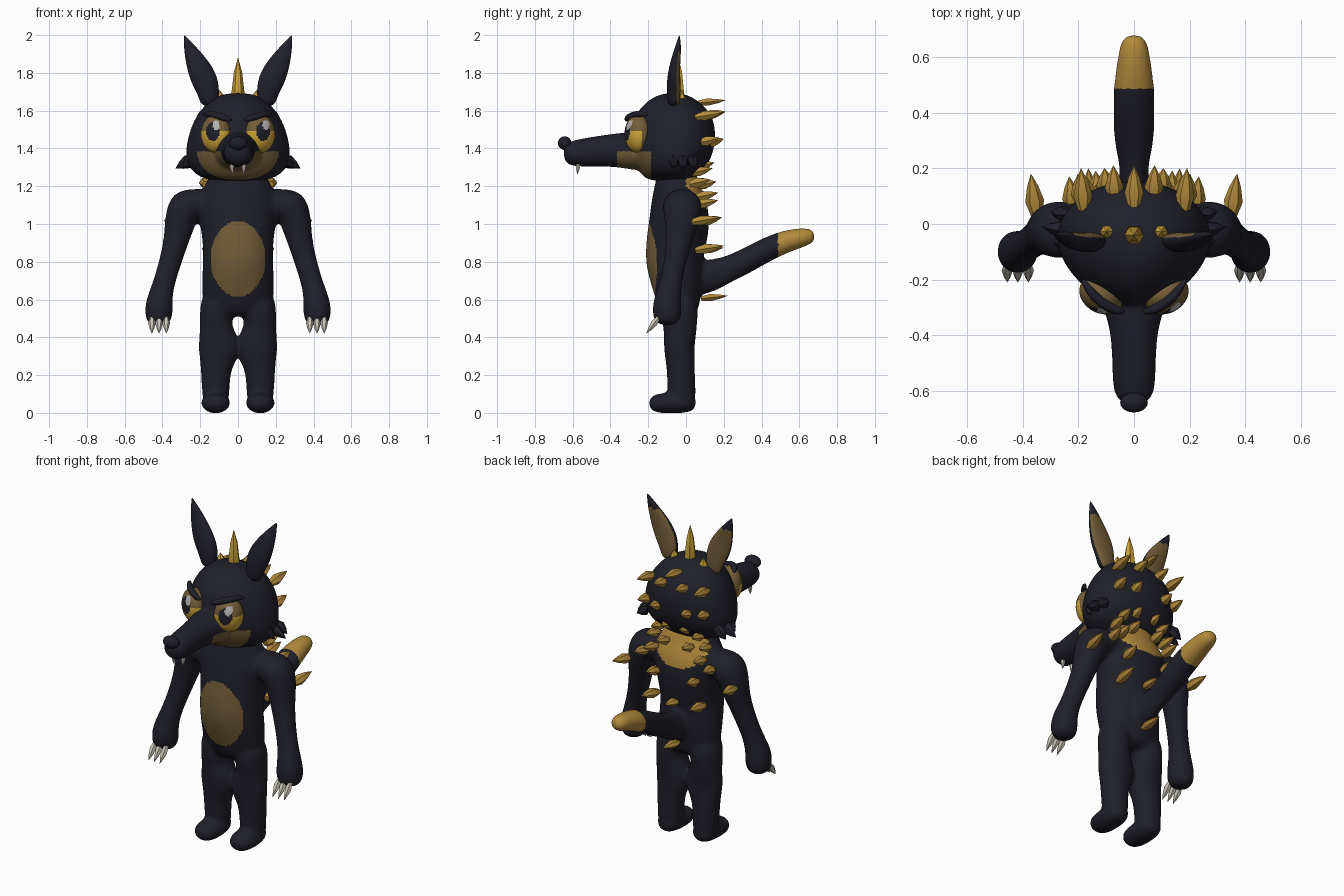
import bpy, bmesh, math
from mathutils import Vector, Matrix

cube = bpy.data.objects.get("Cube")
if cube:
    bpy.data.objects.remove(cube, do_unlink=True)


def material(name, rgb):
    m = bpy.data.materials.new(name)
    m.use_nodes = True
    m.diffuse_color = (*rgb, 1)
    m.node_tree.nodes["Principled BSDF"].inputs["Base Color"].default_value = (*rgb, 1)
    return m


FUR = material("dark_fur", (0.014, 0.014, 0.023))
TAN = material("brown_fur", (0.17, 0.11, 0.04))
OCHRE = material("ochre", (0.45, 0.26, 0.045))
GOLD = material("gold", (0.62, 0.38, 0.04))
BONE = material("bone", (0.58, 0.54, 0.46))
GLINT = material("eye_glint", (0.45, 0.45, 0.45))
X, Y = Vector((1, 0, 0)), Vector((0, 1, 0))


def tube(bm, pts, ref=X, sides=16, egg=0.0, flip=1):
    """Loft elliptic rings (x, y, z, radius along ref, other radius)."""
    centres = [Vector(p[:3]) for p in pts]
    rings = []
    for i, p in enumerate(pts):
        t = (centres[min(i + 1, len(pts) - 1)] - centres[max(i - 1, 0)]).normalized()
        a = (ref - t * ref.dot(t)).normalized()
        b = t.cross(a)
        ring = []
        for k in range(sides):
            ang = math.tau * k / sides
            c, s = math.cos(ang), math.sin(ang)
            v = centres[i] + a * (p[3] * c * (1 + egg * s)) + b * (p[4] * s)
            ring.append(bm.verts.new((v.x * flip, v.y, v.z)))
        rings.append(ring)
    for r, q in zip(rings, rings[1:]):
        for k in range(sides):
            n = (k + 1) % sides
            bm.faces.new((r[k], r[n], q[n], q[k]))
    bm.faces.new(rings[0][::-1])
    bm.faces.new(rings[-1])


def spike(bm, base, tip, w, flat=1.0, belly=0.35, flip=1):
    base, tip = Vector(base), Vector(tip)
    profile = ((0, 0.6), (belly, 1), (0.7, 0.6), (1, 0.02))
    tube(bm, [(*base.lerp(tip, f), w * r, w * r * flat) for f, r in profile],
         sides=6, flip=flip)


def finish(bm, name, mats, voxel=0, subsurf=0, rule=None):
    """Turn bm into an object, apply its modifiers, colour faces by rule."""
    bmesh.ops.recalc_face_normals(bm, faces=bm.faces[:])
    me = bpy.data.meshes.new(name)
    bm.to_mesh(me)
    bm.free()
    ob = bpy.data.objects.new(name, me)
    bpy.context.collection.objects.link(ob)
    if subsurf:
        ob.modifiers.new("round", 'SUBSURF').levels = subsurf
    if voxel:
        mod = ob.modifiers.new("merge", 'REMESH')
        mod.mode, mod.voxel_size = 'VOXEL', voxel
        mod = ob.modifiers.new("soften", 'SMOOTH')
        mod.factor, mod.iterations = 0.5, 8
    if ob.modifiers:
        dg = bpy.context.evaluated_depsgraph_get()
        new = bpy.data.meshes.new_from_object(ob.evaluated_get(dg))
        ob.modifiers.clear()
        ob.data = new
        new.name = name
    ob.data.materials.clear()
    for m in mats:
        ob.data.materials.append(m)
    for f in ob.data.polygons:
        f.material_index = rule(f.center, f.normal) if rule else 0
    bpy.ops.object.select_all(action='DESELECT')
    ob.select_set(True)
    bpy.context.view_layer.objects.active = ob
    bpy.ops.object.shade_smooth_by_angle(angle=math.radians(45))


def upright(rows):
    """Rows of height, half width, front y, back y."""
    return [(0, (f + b) / 2, z, w, (b - f) / 2) for z, w, f, b in rows]


# Body: torso, tail, arms, legs and feet merged
bm = bmesh.new()
tube(bm, upright([(.51, .12, -.1, .04), (.54, .17, -.13, .07), (.6, .195, -.16, .08),
                  (.7, .195, -.19, .1), (.8, .19, -.22, .09), (.9, .19, -.215, .11),
                  (1, .205, -.2, .13), (1.1, .225, -.19, .12), (1.17, .2, -.18, .09),
                  (1.22, .17, -.165, .07), (1.3, .14, -.15, .05)]))
tube(bm, [(0, .02, .7, .08, .1), (0, .14, .73, .056, .088), (0, .21, .755, .05, .072),
          (0, .3, .795, .076, .068), (0, .39, .845, .074, .066), (0, .48, .89, .078, .064),
          (0, .57, .92, .064, .058), (0, .65, .935, .053, .047), (0, .682, .94, .03, .028)])
for s in (1, -1):
    tube(bm, [(.1, -.02, 1.1, .08, .07), (.21, -.02, 1.105, .1, .09),
              (.285, -.02, 1.1, .108, .105), (.308, -.022, 1.01, .092, .085),
              (.325, -.035, .92, .074, .068), (.358, -.058, .8, .06, .06),
              (.395, -.082, .68, .058, .058), (.418, -.1, .59, .076, .072),
              (.42, -.1, .52, .082, .078), (.42, -.105, .46, .056, .056)], ref=Y, flip=s)
    tube(bm, [(.1, -.04, .64, .095, .1), (.116, -.035, .52, .09, .1),
              (.118, -.03, .45, .086, .09), (.1, -.035, .375, .112, .084),
              (.098, -.035, .32, .114, .082), (.117, -.028, .25, .084, .076),
              (.118, -.025, .15, .076, .076), (.118, -.02, .07, .072, .075),
              (.118, -.02, .02, .05, .05)], flip=s)
    tube(bm, [(.118, .055, .055, .04, .04), (.118, 0, .055, .075, .058),
              (.118, -.1, .053, .08, .057), (.118, -.16, .05, .07, .051),
              (.118, -.197, .048, .035, .03)], flip=s)


def body_rule(c, n):
    if c.y > .49:
        return 2
    if c.y < 0 and n.y < -.1 and (c.x / .145) ** 2 + ((c.z - .815) / .2) ** 2 < 1:
        return 1
    if 0 < c.y < .16 and (c.x / .17) ** 2 + ((c.z - 1.18) / .11) ** 2 < 1:
        return 2
    return 0


finish(bm, "body", [FUR, TAN, OCHRE], voxel=.012, subsurf=2, rule=body_rule)

# Head with long muzzle and a brown jaw
bm = bmesh.new()
tube(bm, upright([(1.225, .12, -.19, .0), (1.25, .21, -.24, .05), (1.31, .268, -.28, .1),
                  (1.38, .278, -.3, .14), (1.46, .265, -.298, .16), (1.54, .238, -.285, .155),
                  (1.61, .195, -.25, .115), (1.668, .13, -.18, .05), (1.694, .06, -.11, -.02)]),
     egg=.16, sides=24)
tube(bm, [(0, -.2, 1.38, .16, .11), (0, -.3, 1.39, .11, .1), (0, -.4, 1.39, .084, .088),
          (0, -.5, 1.382, .08, .08), (0, -.6, 1.373, .079, .072), (0, -.65, 1.37, .05, .046)])
finish(bm, "head", [FUR, TAN], voxel=.01, subsurf=2,
       rule=lambda c, n: int(-.365 < c.y < -.185 and c.z < 1.385))

# Nose
bm = bmesh.new()
bmesh.ops.create_uvsphere(bm, u_segments=20, v_segments=12, radius=1,
                          matrix=Matrix.LocRotScale(Vector((0, -.642, 1.428)), None,
                                                    Vector((.05, .036, .036))))
finish(bm, "nose", [FUR])


# Eyes: brown lid above, gold below, dark pupil with a glint
def eye_rule(c, n):
    x, z = abs(c.x) - .132, c.z - 1.49
    glint = c.x - math.copysign(.132, c.x) - .016
    if c.y > -.235:
        return 0
    if (glint / .019) ** 2 + ((z - .034) / .026) ** 2 < 1:
        return 3
    if (x / .037) ** 2 + (z / .05) ** 2 < 1:
        return 2
    return 1 if z < 0 else 0


for s, side in ((1, "left"), (-1, "right")):
    bm = bmesh.new()
    place = Matrix.LocRotScale(Vector((.118 * s, -.256, 1.478)),
                               Matrix.Rotation(math.radians(30 * s), 3, 'Z'),
                               Vector((.083, .064, .1)))
    bmesh.ops.create_uvsphere(bm, u_segments=64, v_segments=48, radius=1, matrix=place)
    finish(bm, side + "_eye", [TAN, GOLD, FUR, GLINT], rule=eye_rule)

    # Brow
    bm = bmesh.new()
    tube(bm, [(.03, -.315, 1.55, .008, .008), (.06, -.314, 1.557, .018, .018),
              (.12, -.285, 1.577, .02, .02), (.165, -.235, 1.585, .018, .017),
              (.188, -.195, 1.578, .006, .006)], ref=Vector((0, 0, 1)), sides=10, flip=s)
    finish(bm, side + "_brow", [FUR], subsurf=1)

    # Ear with its brown hollow turned to the back
    bm = bmesh.new()
    tube(bm, [(.15, -.058, 1.62, .045, .04), (.155, -.058, 1.7, .06, .045),
              (.18, -.058, 1.77, .073, .044), (.218, -.052, 1.85, .06, .034),
              (.256, -.042, 1.93, .033, .018), (.286, -.035, 2, .002, .002)], flip=s)
    for v in bm.verts:
        if v.co.y > -.045 and v.co.z < 1.9:
            v.co.y = -.045 + (v.co.y + .045) * .5
    finish(bm, side + "_ear", [FUR, TAN], subsurf=2,
           rule=lambda c, n: int(n.y > .35 and c.z < 1.92))

    # Cheek tufts
    bm = bmesh.new()
    for y, z, length in ((-.07, 1.355, .06), (-.02, 1.35, .1), (.035, 1.35, .07)):
        spike(bm, (.23, y, z), (.23 + length, y + .01, z - .055), .037, .8, flip=s)
    finish(bm, side + "_cheek_tufts", [FUR])

    # Claws
    bm = bmesh.new()
    for x in (.38, .418, .456):
        spike(bm, (x, -.145, .505), (x, -.21, .42), .02, flip=s)
    finish(bm, side + "_claws", [BONE])

# Fangs
bm = bmesh.new()
for s in (1, -1):
    spike(bm, (.033, -.57, 1.325), (.03, -.575, 1.262), .013, flip=s)
finish(bm, "fangs", [BONE])

# Horns: one tall in the middle, a short one beside each ear
bm = bmesh.new()
spike(bm, (0, -.04, 1.62), (0, -.04, 1.88), .037, belly=.2)
for s in (1, -1):
    spike(bm, (.09, -.035, 1.61), (.1, -.025, 1.71), .036, flip=s)
finish(bm, "horns", [GOLD])

# Leaf spikes down the back: x, y, z, length
bm = bmesh.new()
for x, y, z, length in ((0, .06, 1.64, .15), (0, .08, .605, .14), (0, .09, .86, .11)):
    spike(bm, (x, y, z), (x, y + length, z + .015), .034, .65)
rows = ((.07, .09, 1.57, .12), (.18, .05, 1.565, .15), (.1, .11, 1.425, .09),
        (.19, .07, 1.43, .11), (.06, .05, 1.3, .1), (.13, .03, 1.27, .11),
        (.17, .02, 1.21, .11), (.08, .06, 1.2, .1), (.16, .05, 1.14, .12),
        (.22, .05, 1.1, .12), (.13, .08, 1.01, .11), (.155, .05, .86, .15),
        (.35, .03, 1.01, .15))
for s in (1, -1):
    for x, y, z, length in rows:
        spike(bm, (x, y, z), (x * 1.06, y + length, z + .025), .034, .85, flip=s)
finish(bm, "back_spikes", [OCHRE])
